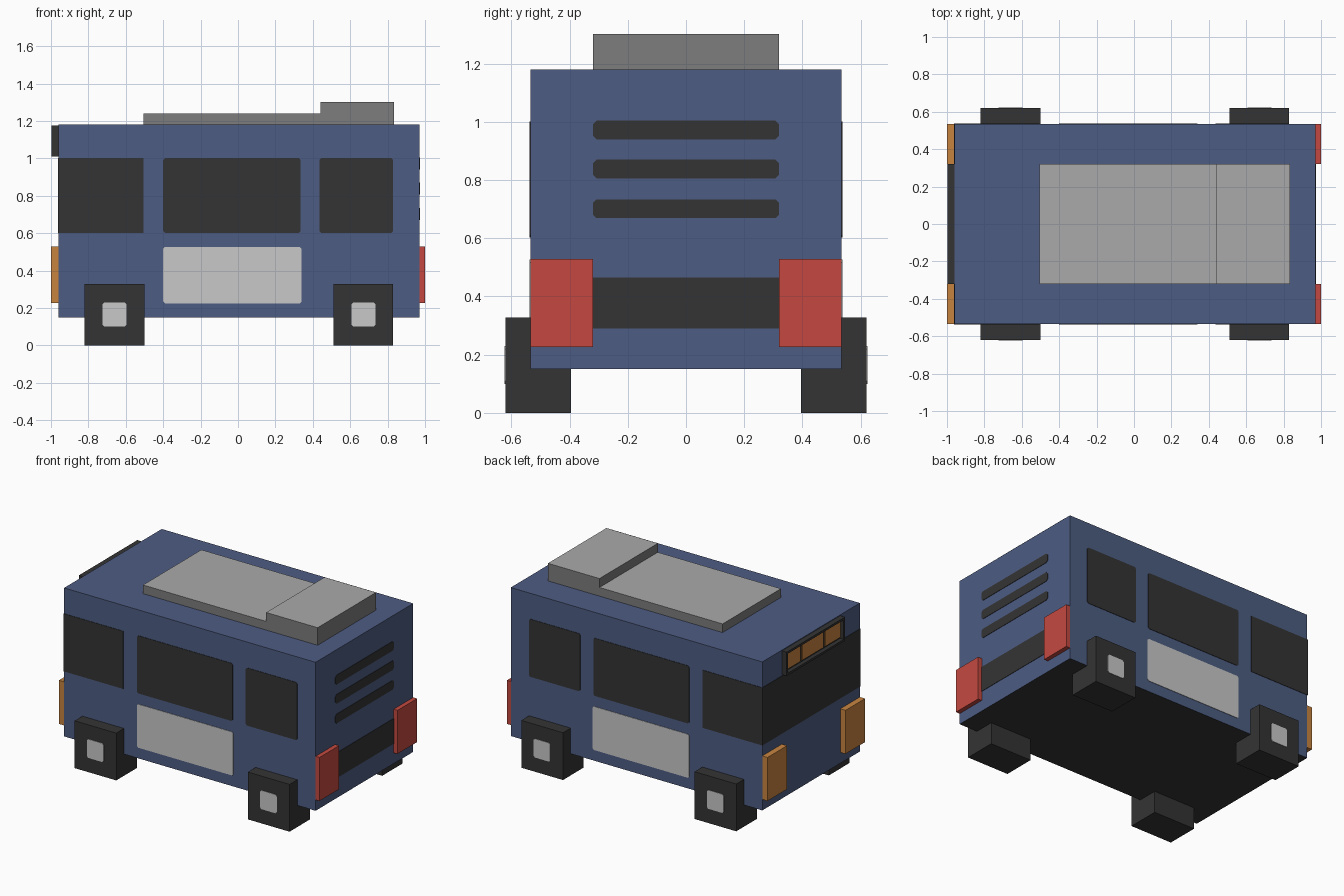
import bpy, bmesh

if "Cube" in bpy.data.objects:
    bpy.data.objects.remove(bpy.data.objects["Cube"])


def material(name, r, g, b):
    lin = [((c / 255 + 0.055) / 1.055) ** 2.4 for c in (r, g, b)]
    m = bpy.data.materials.new(name)
    m.diffuse_color = (*lin, 1)
    m.use_nodes = True
    m.node_tree.nodes["Principled BSDF"].inputs["Base Color"].default_value = m.diffuse_color
    return m


BLUE = material("blue_paint", 77, 92, 130)
BLACK = material("black", 52, 52, 52)
WHITE = material("white", 200, 200, 200)
LIGHT = material("light_grey", 170, 170, 170)
DARK = material("dark_grey", 125, 125, 125)
RED = material("red", 196, 73, 64)
ORANGE = material("orange", 200, 132, 64)


def finish(name, bm, *mats):
    bmesh.ops.recalc_face_normals(bm, faces=bm.faces)
    me = bpy.data.meshes.new(name)
    bm.to_mesh(me)
    bm.free()
    for m in mats:
        me.materials.append(m)
    ob = bpy.data.objects.new(name, me)
    bpy.context.collection.objects.link(ob)
    return ob


def boxes(name, mat, *ranges):
    """One object from boxes given as x0, x1, y0, y1, z0, z1."""
    bm = bmesh.new()
    for r in ranges:
        vs = bmesh.ops.create_cube(bm, size=1)["verts"]
        for v in vs:
            for i in range(3):
                v.co[i] = r[2 * i] if v.co[i] < 0 else r[2 * i + 1]
    return finish(name, bm, mat)


def extrude(name, mat, pts, place, d0, d1):
    """Prism of a 2D outline; place(u, v, d) gives the 3D point."""
    bm = bmesh.new()
    a = [bm.verts.new(place(u, v, d0)) for u, v in pts]
    b = [bm.verts.new(place(u, v, d1)) for u, v in pts]
    bm.faces.new(a)
    bm.faces.new(b[::-1])
    for i in range(len(a)):
        j = (i + 1) % len(a)
        bm.faces.new((a[i], b[i], b[j], a[j]))
    return finish(name, bm, mat)


def plate(u0, u1, v0, v1, c=0.01):
    """Rectangle outline with small cut corners."""
    if not c:
        return [(u0, v0), (u1, v0), (u1, v1), (u0, v1)]
    return [(u0 + c, v0), (u1 - c, v0), (u1, v0 + c), (u1, v1 - c),
            (u1 - c, v1), (u0 + c, v1), (u0, v1 - c), (u0, v0 + c)]


on_side = lambda u, v, d: (u, d, v)
on_end = lambda u, v, d: (d, u, v)

X0, X1, W, Z0, Z1 = -0.96, 0.97, 0.535, 0.15, 1.18
T = 0.003  # thickness of painted plates

# Body with black underside
body = boxes("body", BLUE, (X0, X1, -W, W, Z0, Z1))
body.data.materials.append(BLACK)
for p in body.data.polygons:
    if p.normal.z < -0.5:
        p.material_index = 1

# Stepped roof unit: dark sides, light tops
roof = extrude("roof_unit", DARK,
               [(-0.505, Z1 - 0.01), (0.835, Z1 - 0.01), (0.835, 1.302),
                (0.44, 1.302), (0.44, 1.24), (-0.505, 1.24)],
               on_side, -0.32, 0.32)
roof.data.materials.append(LIGHT)
for p in roof.data.polygons:
    if p.normal.z > 0.5:
        p.material_index = 1

for s, side in ((-1, "right"), (1, "left")):
    # Side windows and pale panel
    d0, d1 = s * (W - 0.003), s * (W + T)
    for n, a, b, c in (("front", X0 - T, -0.505, 0), ("middle", -0.40, 0.335, 0.01),
                       ("rear", 0.435, 0.83, 0.01)):
        extrude(f"{side}_{n}_window", BLACK, plate(a, b, 0.602, 1.002, c), on_side, d0, d1)
    extrude(f"{side}_side_panel", WHITE, plate(-0.40, 0.34, 0.225, 0.527), on_side, d0, d1)

    # Square wheels and hubs
    for n, x in (("front", -0.66), ("rear", 0.67)):
        y0, y1 = sorted((s * 0.395, s * 0.62))
        boxes(f"{side}_{n}_wheel", BLACK, (x - 0.16, x + 0.16, y0, y1, 0, 0.328))
        extrude(f"{side}_{n}_hub", WHITE, plate(x - 0.064, x + 0.064, 0.10, 0.23),
                on_side, s * 0.615, s * (0.62 + T))

    # Head and tail lamps
    y0, y1 = sorted((s * 0.32, s * W))
    boxes(f"{side}_headlamp", ORANGE, (-1, X0, y0, y1, 0.226, 0.528))
    boxes(f"{side}_tail_lamp", RED, (X1, 1, y0, y1, 0.226, 0.528))

# Windscreen wrapping into the front side windows
extrude("windscreen", BLACK, plate(-W - T, W + T, 0.602, 1.002, 0), on_end,
        X0 + 0.003, X0 - T)

# Destination sign: open frame with three recessed panels
F, B, R = -0.997, X0 + 0.005, 0.015
boxes("sign_frame", BLACK,
      (-0.968, B, -0.32, 0.32, 1.01, 1.175),
      (F, B, -0.32, 0.32, 1.01, 1.01 + R),
      (F, B, -0.32, 0.32, 1.175 - R, 1.175),
      (F, B, -0.32, -0.32 + R, 1.01 + R, 1.175 - R),
      (F, B, 0.32 - R, 0.32, 1.01 + R, 1.175 - R))
boxes("sign_panels", ORANGE,
      *[(-0.974, -0.966, a, b, 1.035, 1.15)
        for a, b in ((-0.30, -0.137), (-0.115, 0.115), (0.137, 0.30))])

# Rear vents and bumper plate
for i, z in enumerate((0.67, 0.806, 0.94)):
    extrude(f"rear_vent_{i + 1}", BLACK, plate(-0.32, 0.32, z, z + 0.064, 0.012),
            on_end, X1 - 0.003, X1 + T)
extrude("rear_bumper", BLACK, plate(-0.32, 0.32, 0.29, 0.465, 0), on_end,
        X1 - 0.003, X1 + T)
